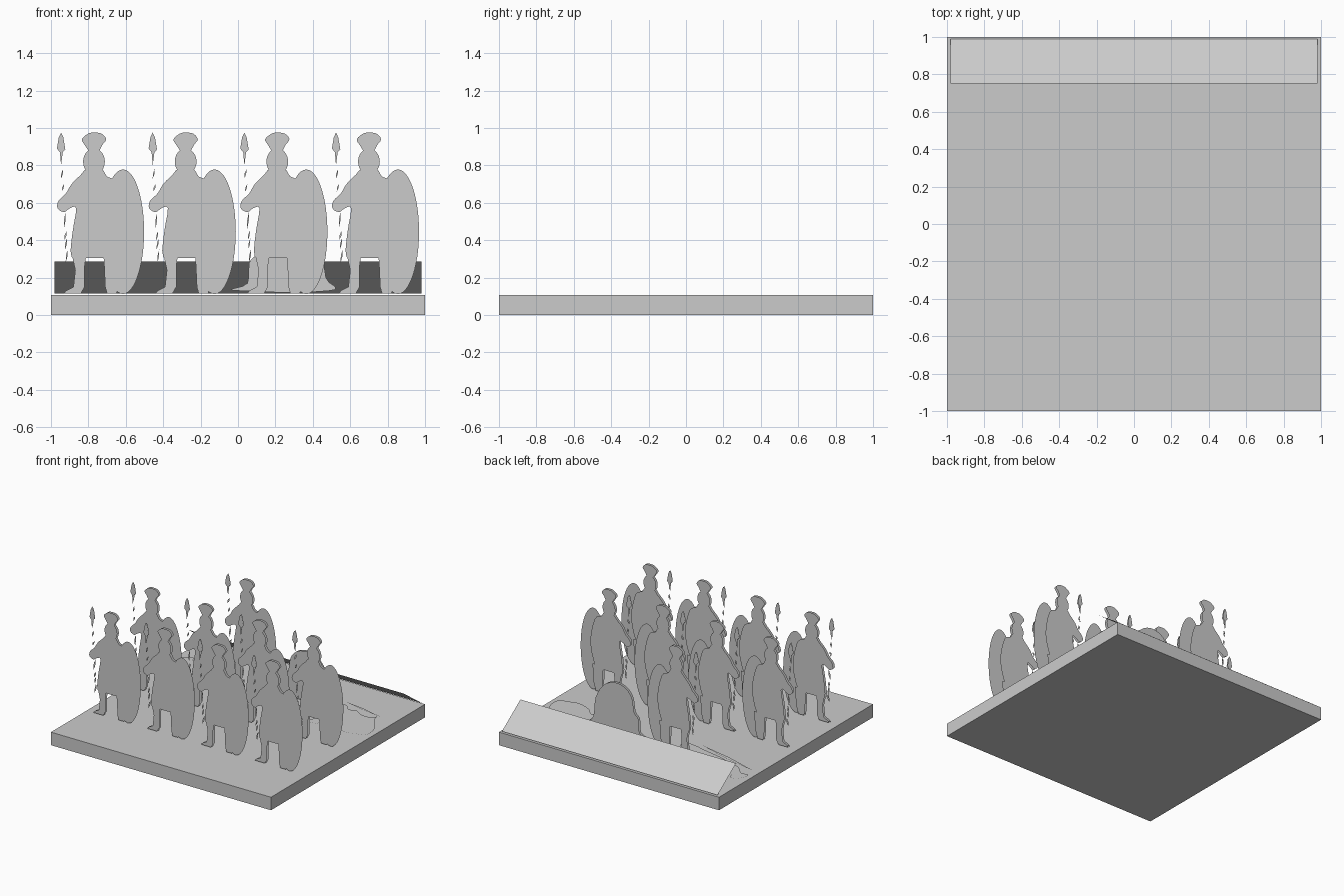
import bpy
import bmesh
import math
from mathutils import Vector

cube = bpy.data.objects.get("Cube")
if cube:
    bpy.data.objects.remove(cube, do_unlink=True)

# One plain grey for everything
grey = bpy.data.materials.new("plain_grey")
grey.use_nodes = True
colour = (0.6, 0.6, 0.6, 1)
grey.diffuse_color = colour
grey.node_tree.nodes["Principled BSDF"].inputs["Base Color"].default_value = colour

GROUND = 0.107
GAP = 0.01          # half the distance between front and back sheets


def ellipse(cx, cy, rx, ry, count=32):
    """Closed outline of an ellipse."""
    angles = [math.tau * i / count for i in range(count)]
    return [(cx + rx * math.cos(a), cy + ry * math.sin(a)) for a in angles]


def smooth(points, steps=3):
    """Round a closed outline with a Catmull-Rom spline."""
    pts = [Vector(p) for p in points]
    n = len(pts)
    result = []
    for i in range(n):
        a, b, c, d = (pts[(i + k) % n] for k in (-1, 0, 1, 2))
        for s in range(steps):
            t = s / steps
            p = b + (c - a) * t / 2
            p += (a * 2 - b * 5 + c * 4 - d) * t ** 2 / 2
            p += (b * 3 - a - c * 3 + d) * t ** 3 / 2
            result.append((p.x, p.y))
    return result


def sliver(start, end, width):
    """Long thin diamond between two points."""
    a, b = Vector(start), Vector(end)
    middle = (a + b) / 2
    side = (b - a).orthogonal().normalized() * width / 2
    return [tuple(p) for p in (a, middle - side, b, middle + side)]


def add_face(bm, corners, normal):
    face = bm.faces.new([bm.verts.new(c) for c in corners])
    face.normal_update()
    if face.normal.dot(Vector(normal)) < 0:
        face.normal_flip()


def finish(bm, name):
    mesh = bpy.data.meshes.new(name)
    bmesh.ops.triangulate(bm, faces=[f for f in bm.faces if len(f.verts) > 4])
    bm.to_mesh(mesh)
    bm.free()
    mesh.materials.append(grey)
    return mesh


def standing(outlines, name, front=-GAP, back=GAP):
    """Upright cutout: a front sheet and a back sheet, without a rim."""
    bm = bmesh.new()
    for outline in outlines:
        for y, facing in ((front, -1), (back, 1)):
            add_face(bm, [(x / 100, y, z / 100) for x, z in outline], (0, facing, 0))
    return finish(bm, name)


def lying(outlines, name):
    """Cutout lying flat on the ground."""
    bm = bmesh.new()
    for outline in outlines:
        add_face(bm, [(x / 100, y / 100, GROUND + 0.005) for x, y in outline], (0, 0, 1))
    return finish(bm, name)


def place(mesh, name, location=(0, 0, 0)):
    obj = bpy.data.objects.new(name, mesh)
    obj.location = location
    bpy.context.scene.collection.objects.link(obj)
    return obj


# Square base
bm = bmesh.new()
bmesh.ops.create_cube(bm, size=1)
bmesh.ops.scale(bm, verts=bm.verts, vec=(2, 2, GROUND))
bmesh.ops.translate(bm, verts=bm.verts, vec=(0, 0, GROUND / 2))
place(finish(bm, "base"), "base")

# Sloping panel along the back edge
bm = bmesh.new()
low, high = (0.99, 0.115), (0.75, 0.285)
add_face(bm, [(-0.98, *low), (0.98, *low), (0.98, *high), (-0.98, *high)], (0, 0, 1))
place(finish(bm, "sloping_panel"), "sloping_panel")

# Warrior's body: crest, head, torso with arm, and two legs
crest = smooth([(-6.5, 94), (-3, 97), (0, 97.5), (4, 97), (6.5, 94),
                (4.5, 91), (2, 87), (-2, 87), (-5, 91)])
head = ellipse(0, 82, 5.8, 7)
torso = smooth([(-4, 78), (4, 78), (7, 74), (13, 70), (17, 50), (12, 31),
                (5, 30.5), (-4, 30.5), (-12, 31), (-11.5, 44), (-9.5, 57),
                (-13, 57), (-16, 55), (-19.5, 57), (-19, 61), (-15, 65),
                (-12, 70), (-7, 75)])
near_leg = [(-12, 33), (-4, 33), (-5, 26), (-5, 15), (-7, 11.5), (-16, 11.5),
            (-15, 13), (-11, 15), (-10, 24)]
far_leg = [(5, 33), (15, 33), (14, 18), (12, 11.5), (7, 11.5), (6, 15), (5.5, 26)]
body_mesh = standing([crest, head, torso, near_leg, far_leg], "body")

# Tall oval shield, set just ahead of the back sheet of the body
shield_mesh = standing([ellipse(15.5, 44.5, 11.3, 33.3, 48)], "shield", -GAP, -GAP / 2)

# Spear: leaf-shaped head and a broken, very thin shaft
spear_head = [(-17.6, 97.5), (-16.4, 95), (-15.3, 88.5), (-16.7, 87), (-17.6, 80),
              (-18.2, 87), (-19.8, 89), (-18.8, 95)]
dashes = [(73, 78), (66, 70), (46, 55), (40, 45), (35, 41), (28, 35)]
shaft = [sliver((-18 + (80 - a) / 18, a), (-16.6 + (80 - b) / 18, b), 0.9)
         for a, b in dashes]
spear_mesh = standing([spear_head] + shaft, "spear", -GAP / 2, GAP / 2)

# Two full ranks of four, and one survivor in the rear rank
spots = [(column, rank) for rank in range(2) for column in range(4)] + [(1, 2)]
for number, (column, rank) in enumerate(spots, 1):
    spot = (-0.77 + 0.49 * column, -0.54 + 0.53 * rank, 0)
    for part, mesh in (("body", body_mesh), ("shield", shield_mesh), ("spear", spear_mesh)):
        place(mesh, f"warrior_{number}_{part}", spot)

# Crouching warrior in the rear rank
crouching = smooth([(-3, 14), (5, 17), (6, 28), (10, 33), (12, 44), (18, 51),
                    (28, 53), (38, 48), (45, 36), (47, 20), (52, 15),
                    (49, 13), (28, 12), (0, 13)])
place(standing([crouching], "crouching_warrior"), "crouching_warrior", (0, 0.52, 0))

# Fallen warrior covered by his shield, spear alongside
covered = smooth([(-96, 56), (-95, 63), (-91, 67), (-87, 67), (-85, 63), (-80, 65),
                  (-75, 69), (-66, 70.5), (-55, 67), (-42, 62), (-31, 52),
                  (-24, 41), (-24, 36), (-33, 36), (-45, 39), (-60, 42),
                  (-72, 46), (-82, 49), (-89, 56)])
place(lying([covered, sliver((-95, 48), (-38, 33), 3)], "fallen_warrior_covered"),
      "fallen_warrior_covered")

# Fallen warrior with spread limbs, spear above him
spread = smooth([(35, 65), (38, 70), (41, 70), (43, 66), (54, 64), (59, 59),
                 (65, 61), (72, 57), (81, 57), (84, 61), (85, 56), (93, 45),
                 (96, 37), (95, 29), (88, 27), (80, 25), (68, 29), (62, 35),
                 (55, 34), (54, 25), (43, 25), (48, 32), (47, 40), (38, 44),
                 (30, 40), (23, 39), (23, 44), (30, 46), (38, 52), (43, 52),
                 (41, 63)])
place(lying([spread, sliver((50, 69), (86, 62), 2)], "fallen_warrior_spread"),
      "fallen_warrior_spread")
